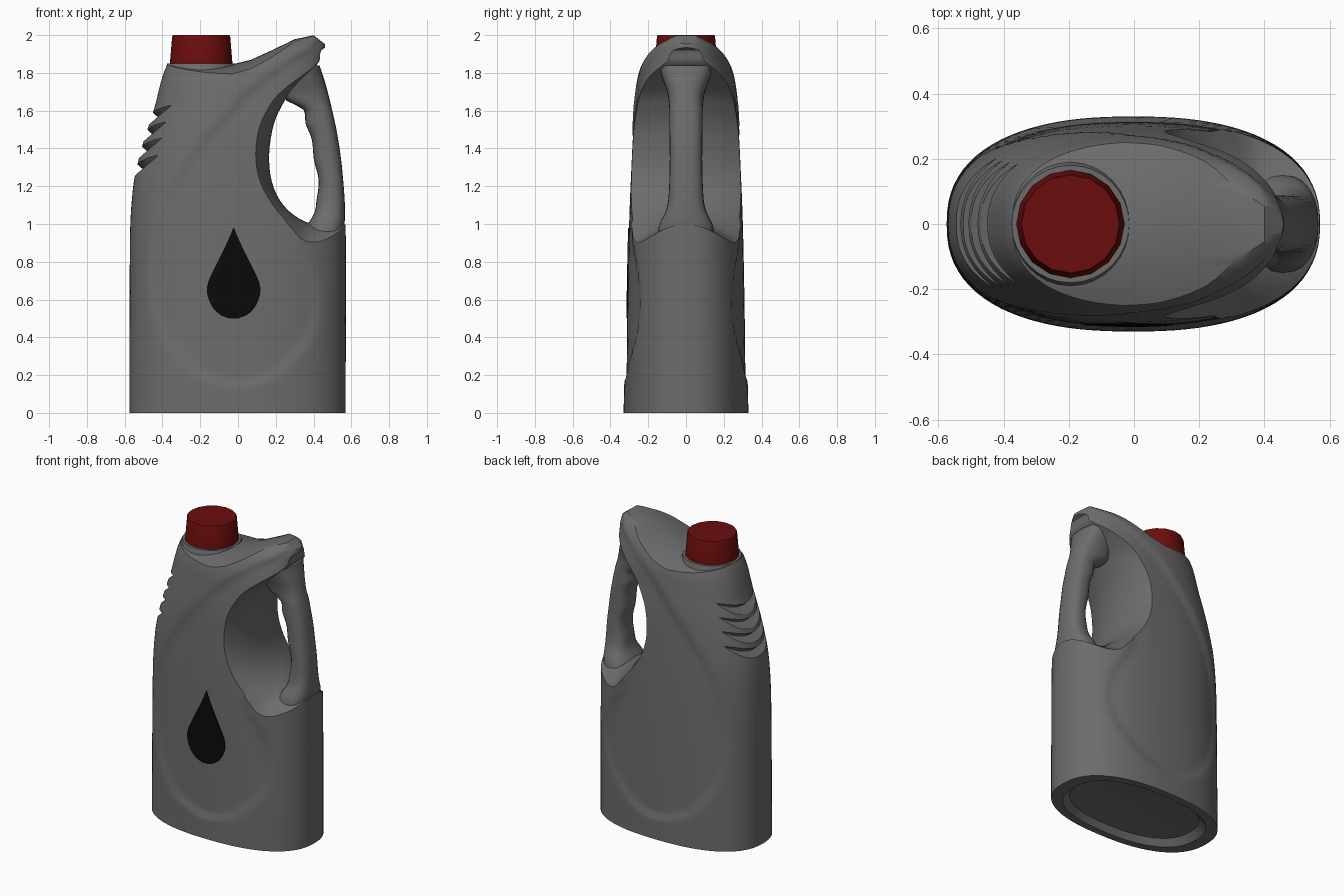
import bpy, bmesh, math

if "Cube" in bpy.data.objects:
    bpy.data.objects.remove(bpy.data.objects["Cube"])


def material(name, rgb):
    m = bpy.data.materials.new(name)
    m.diffuse_color = (*rgb, 1)
    m.use_nodes = True
    m.node_tree.nodes["Principled BSDF"].inputs["Base Color"].default_value = m.diffuse_color
    return m


GREY = material("grey plastic", (0.15, 0.15, 0.15))
RED = material("red cap", (0.15, 0.004, 0.004))
BLACK = material("black print", (0.003, 0.003, 0.003))


def curve(table, t):
    """Smooth interpolation through (t, value) pairs."""
    if t <= table[0][0]:
        return table[0][1]
    for i in range(len(table) - 1):
        (a, p), (b, q) = table[i], table[i + 1]
        if t <= b:
            s = (t - a) / (b - a)
            a0, p0 = table[max(i - 1, 0)]
            b1, q1 = table[min(i + 2, len(table) - 1)]
            m0 = (q - p0) / (b - a0) * (b - a)
            m1 = (q1 - p) / (b1 - a) * (b - a)
            return ((2*s**3 - 3*s*s + 1) * p + (s**3 - 2*s*s + s) * m0
                    + (3*s*s - 2*s**3) * q + (s**3 - s*s) * m1)
    return table[-1][1]


def smooth_path(pts, n=4):
    xs = [(i, p[0]) for i, p in enumerate(pts)]
    zs = [(i, p[1]) for i, p in enumerate(pts)]
    return [(curve(xs, k / n), curve(zs, k / n)) for k in range((len(pts) - 1) * n + 1)]


def loft(name, rings, mat):
    """Skin closed rings of equal length and cap both ends."""
    bm = bmesh.new()
    rows = [[bm.verts.new(p) for p in r] for r in rings]
    n = len(rows[0])
    for a, b in zip(rows, rows[1:]):
        for i in range(n):
            j = (i + 1) % n
            bm.faces.new((a[i], a[j], b[j], b[i]))
    bm.faces.new(rows[0][::-1])
    bm.faces.new(rows[-1])
    bmesh.ops.recalc_face_normals(bm, faces=bm.faces)
    me = bpy.data.meshes.new(name)
    bm.to_mesh(me)
    bm.free()
    ob = bpy.data.objects.new(name, me)
    bpy.context.collection.objects.link(ob)
    me.materials.append(mat)
    return ob


def shade(ob, angle=32):
    bpy.ops.object.select_all(action='DESELECT')
    ob.select_set(True)
    bpy.context.view_layer.objects.active = ob
    bpy.ops.object.shade_smooth_by_angle(angle=math.radians(angle))


def cut(ob, cutter):
    m = ob.modifiers.new("cut", 'BOOLEAN')
    m.operation, m.solver, m.object = 'DIFFERENCE', 'EXACT', cutter
    bpy.context.view_layer.objects.active = ob
    bpy.ops.object.modifier_apply(modifier=m.name)
    bpy.data.objects.remove(cutter)


# Body profile: left edge, right edge and half depth by height
LEFT = [(0, -.575), (.8, -.573), (1.0, -.57), (1.15, -.56), (1.26, -.545), (1.42, -.505),
        (1.6, -.447), (1.85, -.372), (1.9, -.3), (1.95, -.1), (2.0, .2), (2.03, .3)]
RIGHT = [(0, .57), (1.0, .57), (1.2, .56), (1.4, .54), (1.6, .5), (1.83, .465),
         (1.95, .46), (2.0, .44), (2.03, .4)]
DEPTH = [(0, .33), (.5, .325), (1.0, .315), (1.3, .303), (1.5, .292), (1.65, .275),
         (1.8, .25), (1.9, .205), (1.95, .15), (2.0, .06), (2.03, .02)]
# Side panel limits
PANEL_L = [(.14, .0), (.18, -.15), (.25, -.28), (.45, -.42), (.75, -.475), (1.05, -.43),
           (1.3, -.3), (1.55, -.1), (1.75, .1), (1.95, .4)]
PANEL_R = [(.14, .0), (.18, .15), (.25, .26), (.4, .39), (.58, .43), (.75, .4), (.97, .29),
           (1.05, .4), (1.2, 2)]


def half_depth(x, z):
    l, r = curve(LEFT, z), curve(RIGHT, z)
    u = min(1, abs((2 * x - l - r) / (r - l)))
    y = curve(DEPTH, z) * (1 - u ** 2.4) ** .42
    edge = min(x - curve(PANEL_L, z), curve(PANEL_R, z) - x) / .04
    s = max(0, min(1, edge)) if z > .14 else 0
    return max(0, y - .014 * s * s * (3 - 2 * s))


def body_ring(z, n=44):
    l, r = curve(LEFT, z), curve(RIGHT, z)
    xs = [(l + r) / 2 - (r - l) / 2 * math.cos(math.pi * i / n) for i in range(n + 1)]
    return ([(x, -half_depth(x, z), z) for x in xs]
            + [(x, half_depth(x, z), z) for x in xs[-2:0:-1]])


base = body_ring(0)
rings = [[(x * k, y * k, z) for x, y, _ in base] for k, z in ((.5, .05), (.78, .04), (.86, 0))]
rings += [body_ring(2.03 * i / 84) for i in range(85)]
body = loft("bottle_body", rings, GREY)

YS = [-.4 + .8 * i / 24 for i in range(25)]

# Sloping domed top
TOP = [(-1, 1.845), (-.03, 1.845), (.07, 1.87), (.18, 1.92), (.3, 1.978), (.4, 1.999),
       (.47, 1.945), (1, 1.9)]
cut(body, loft("top_cutter", [[(x, y, z - .8 * y * y) for x, z in TOP]
                              + [(1, y, 2.5), (-1, y, 2.5)] for y in YS], GREY))

# Handle recess, blending from the centre profile to the outer one
INNER = smooth_path([(.8, 2.0), (.47, 1.94), (.43, 1.86), (.36, 1.78), (.28, 1.7), (.24, 1.64),
                     (.19, 1.53), (.165, 1.37), (.18, 1.22), (.24, 1.1), (.34, 1.02),
                     (.45, 1.0), (.8, 1.0)])
OUTER = smooth_path([(.8, 1.95), (.5, 1.9), (.4, 1.84), (.27, 1.77), (.17, 1.68), (.12, 1.6),
                     (.085, 1.5), (.075, 1.38), (.09, 1.27), (.14, 1.15), (.26, .98),
                     (.4, .83), (.8, .75)])
sections = []
for y in YS:
    t = (y / .32) ** 2
    sections.append([(a + (c - a) * t, y, b + (d - b) * t)
                     for (a, b), (c, d) in zip(INNER, OUTER)])
cut(body, loft("recess_cutter", sections, GREY))

# Grip notches on the left shoulder
for z in (1.29, 1.385, 1.475, 1.565):
    sections = []
    for i in range(17):
        y = -.28 + .56 * i / 16
        rise = 2 * y * y
        x, h = curve(LEFT, z) + .035 + rise, z + .9 * rise
        sections.append([(x, y, h), (x - .15, y, h - .12), (x - .15, y, h + .13)])
    cut(body, loft("notch_cutter", sections, GREY))
shade(body)

# Handle: height, inner x, outer x, half width
HANDLE = [(.9, .32, .55, .16), (1.0, .37, .564, .14), (1.06, .405, .566, .11),
          (1.12, .415, .565, .095), (1.23, .427, .557, .088), (1.34, .402, .546, .086),
          (1.45, .39, .53, .087), (1.53, .358, .515, .088), (1.61, .343, .497, .088),
          (1.65, .26, .487, .092), (1.7, .23, .475, .1), (1.77, .22, .455, .125),
          (1.84, .22, .432, .15)]
rings = []
for k in range(41):
    z = .9 + .94 * k / 40
    a, b, w = (curve([(s[0], s[i]) for s in HANDLE], z) for i in (1, 2, 3))
    ring = []
    for i in range(24):
        c, s = math.cos(math.tau * i / 24), math.sin(math.tau * i / 24)
        ring.append(((a + b) / 2 + (b - a) / 2 * math.copysign(abs(c) ** .8, c),
                     w * math.copysign(abs(s) ** .8, s), z))
    rings.append(ring)
shade(loft("handle", rings, GREY), 50)


# Neck and cap
def turned(name, profile, sides, mat):
    return loft(name, [[(-.195 + r * math.cos(math.tau * i / sides),
                         r * math.sin(math.tau * i / sides), z) for i in range(sides)]
                       for r, z in profile], mat)


shade(turned("neck", [(.225, 1.68), (.2, 1.78), (.18, 1.85)], 32, GREY))
shade(turned("cap", [(.166, 1.845), (.164, 1.87), (.154, 1.99), (.15, 2.0)], 16, RED))

# Printed drop: a thin sheet that follows the front of the body
DROP = [(.5, .025), (.515, .065), (.55, .105), (.6, .132), (.65, .142), (.7, .132),
        (.78, .095), (.87, .05), (.94, .018), (.98, .002)]
rings = []
for k in range(33):
    z = .5 + .48 * k / 32
    w = curve(DROP, z)
    xs = [-.023 + w * (i / 6 - 1) for i in range(13)]
    rings.append([(x, -half_depth(x, z) - .005, z) for x in xs]
                 + [(x, -half_depth(x, z) + .002, z) for x in xs[::-1]])
shade(loft("printed_drop", rings, BLACK))
